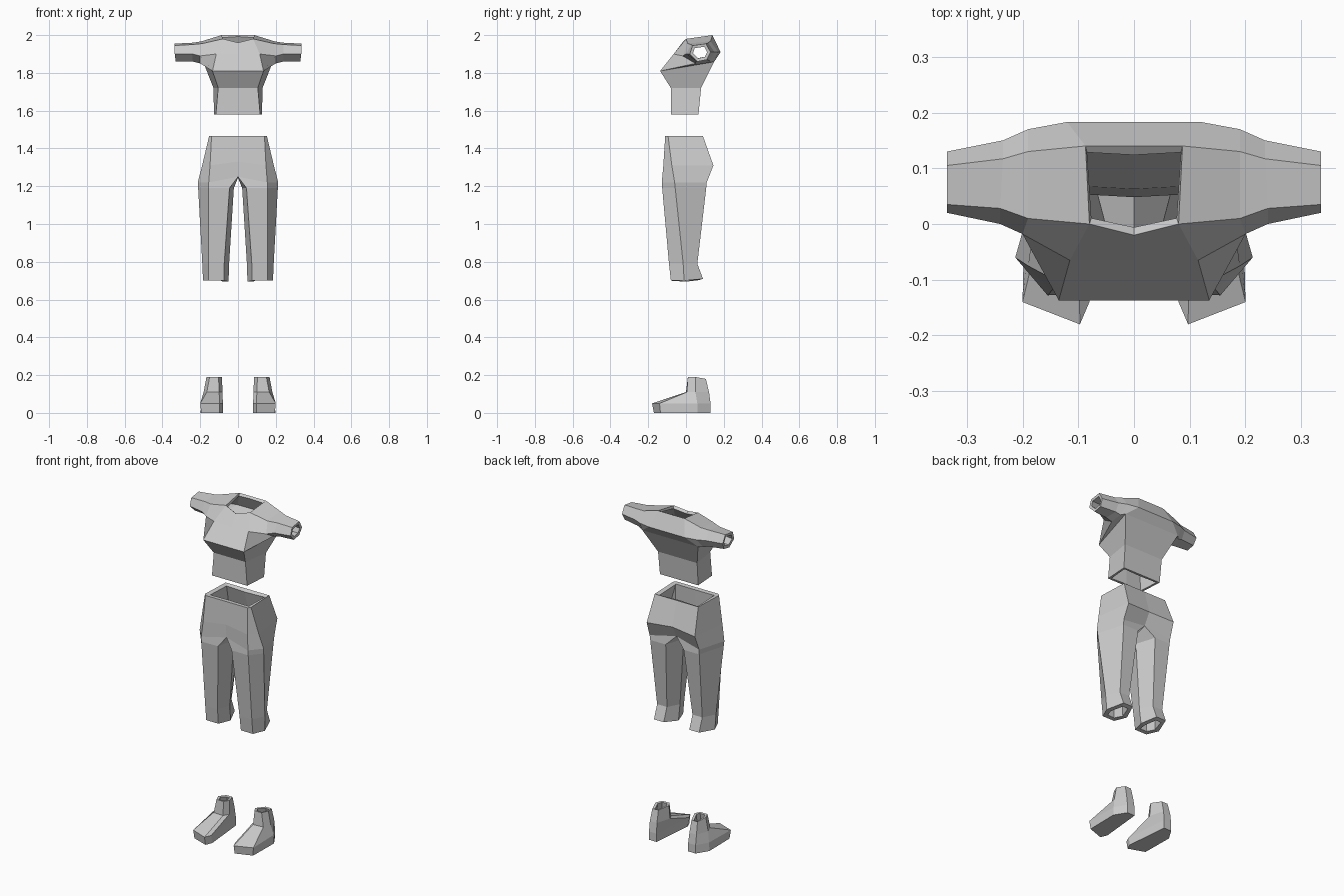
import bpy, bmesh
from mathutils import Vector

cube = bpy.data.objects.get("Cube")
if cube:
    bpy.data.objects.remove(cube, do_unlink=True)

grey = bpy.data.materials.new("plain grey")
grey.use_nodes = True
colour = (0.6, 0.6, 0.6, 1)
grey.diffuse_color = colour
grey.node_tree.nodes["Principled BSDF"].inputs["Base Color"].default_value = colour


def loft(bm, rows, closed=False):
    """Bridge successive rows of points with faces."""
    rows = [[bm.verts.new(p) for p in row] for row in rows]
    for a, b in zip(rows, rows[1:]):
        n = len(a)
        for i in range(n if closed else n - 1):
            j = (i + 1) % n
            bm.faces.new((a[i], a[j], b[j], b[i]))
    return rows


def level(z, points):
    return [(x, y, z) for x, y in points]


def middle(row):
    """The same profile moved to the centre line."""
    return [(0, y, z) for x, y, z in row]


def finish(name, bm, wall, join=True):
    """Mirror the half, face it outwards and give the cloth a thickness."""
    bmesh.ops.remove_doubles(bm, verts=bm.verts, dist=0.0005)
    geom = bm.verts[:] + bm.edges[:] + bm.faces[:]
    if join:
        bmesh.ops.mirror(bm, geom=geom, axis='X', merge_dist=0.0005)
        bmesh.ops.remove_doubles(bm, verts=bm.verts, dist=0.0005)
    bmesh.ops.recalc_face_normals(bm, faces=bm.faces)
    outer = max(bm.faces, key=lambda f: f.calc_center_median().x)
    if outer.normal.x < 0:
        bmesh.ops.reverse_faces(bm, faces=bm.faces)
    mesh = bpy.data.meshes.new(name)
    bm.to_mesh(mesh)
    bm.free()
    mesh.materials.append(grey)
    obj = bpy.data.objects.new(name, mesh)
    bpy.context.collection.objects.link(obj)
    solid = obj.modifiers.new("thickness", 'SOLIDIFY')
    solid.thickness = wall
    solid.offset = -1
    return obj


# Shirt: front and back profiles from collar to hem
front = [(.08, 0, 1.98), (.115, -.065, 1.9), (.135, -.137, 1.81),
         (.105, -.08, 1.72), (.117, -.08, 1.58)]
back = [(.087, .14, 2), (.12, .183, 1.91), (.185, .15, 1.86),
        (.13, .08, 1.72), (.127, .066, 1.58)]
bm = bmesh.new()
loft(bm, [[(0, -.02, 1.96)] + middle(front)[1:], front])
loft(bm, [back, middle(back)])
loft(bm, [front[2:], back[2:]])

# Sleeves: six-sided rings from the body to the cuff
body = [back[0], front[0], front[1], front[2], back[2], back[1]]
shoulder = [(.19, .13, 1.968), (.19, .01, 1.955), (.2, -.018, 1.89),
            (.2, .05, 1.85), (.205, .13, 1.855), (.19, .17, 1.91)]
upper_arm = [(.235, .117, 1.96), (.24, .028, 1.95), (.24, 0, 1.9),
             (.24, .05, 1.86), (.235, .125, 1.865), (.235, .15, 1.91)]
cuff = [(.335, .105, 1.955), (.335, .035, 1.945), (.335, .02, 1.9),
        (.33, .06, 1.86), (.33, .11, 1.87), (.335, .13, 1.91)]
loft(bm, [body, shoulder, upper_arm, cuff], closed=True)
finish("shirt", bm, .018)

# Trousers: waist, seat and hips
waist = level(1.465, [(0, -.11), (.14, -.11), (.153, -.095), (.145, .09), (0, .09)])
seat = [(0, -.117, 1.33), (.148, -.12, 1.31), (.19, -.075, 1.31),
        (.16, .145, 1.31), (0, .13, 1.32)]
hips = [(0, -.11, 1.25), (.155, -.128, 1.22), (.213, -.06, 1.22),
        (.165, .11, 1.22), (0, .09, 1.25)]
bm = bmesh.new()
loft(bm, [waist, seat, hips])

# Trouser legs: six-sided rings from the crotch to the ankle
crotch = hips + [(0, -.01, 1.245)]
thigh = level(1.19, [(.045, -.125), (.156, -.126), (.211, -.057),
                     (.163, .107), (.06, .107), (.022, -.01)])
calf = level(.79, [(.073, -.09), (.155, -.09), (.189, -.015),
                   (.15, .06), (.085, .06), (.047, -.01)])
ankle = [(.075, -.08, .7), (.155, -.08, .7), (.185, -.01, .7),
         (.15, .09, .71), (.085, .09, .71), (.05, 0, .695)]
loft(bm, [crotch, thigh, calf, ankle], closed=True)
finish("trousers", bm, .028)

# Shoes: closed sole, toe wedge and open ankle
sole = [(.097, -.17), (.195, -.135), (.198, .06), (.155, .13), (.105, .13), (.08, -.13)]
welt = [(.097, -.18), (.2, -.14), (.195, .06), (.155, .13), (.105, .13), (.08, -.14)]
instep = level(.11, [(.1, 0), (.165, .005), (.182, .05),
                     (.155, .122), (.108, .122), (.082, .035)])
opening = [(.103, .01, .19), (.15, .01, .19), (.167, .05, .19),
           (.15, .105, .18), (.11, .105, .18), (.085, .04, .19)]
bm = bmesh.new()
rows = loft(bm, [level(0, sole), level(.05, welt), instep, opening], closed=True)
bm.faces.new(rows[0])
finish("shoes", bm, .015)
